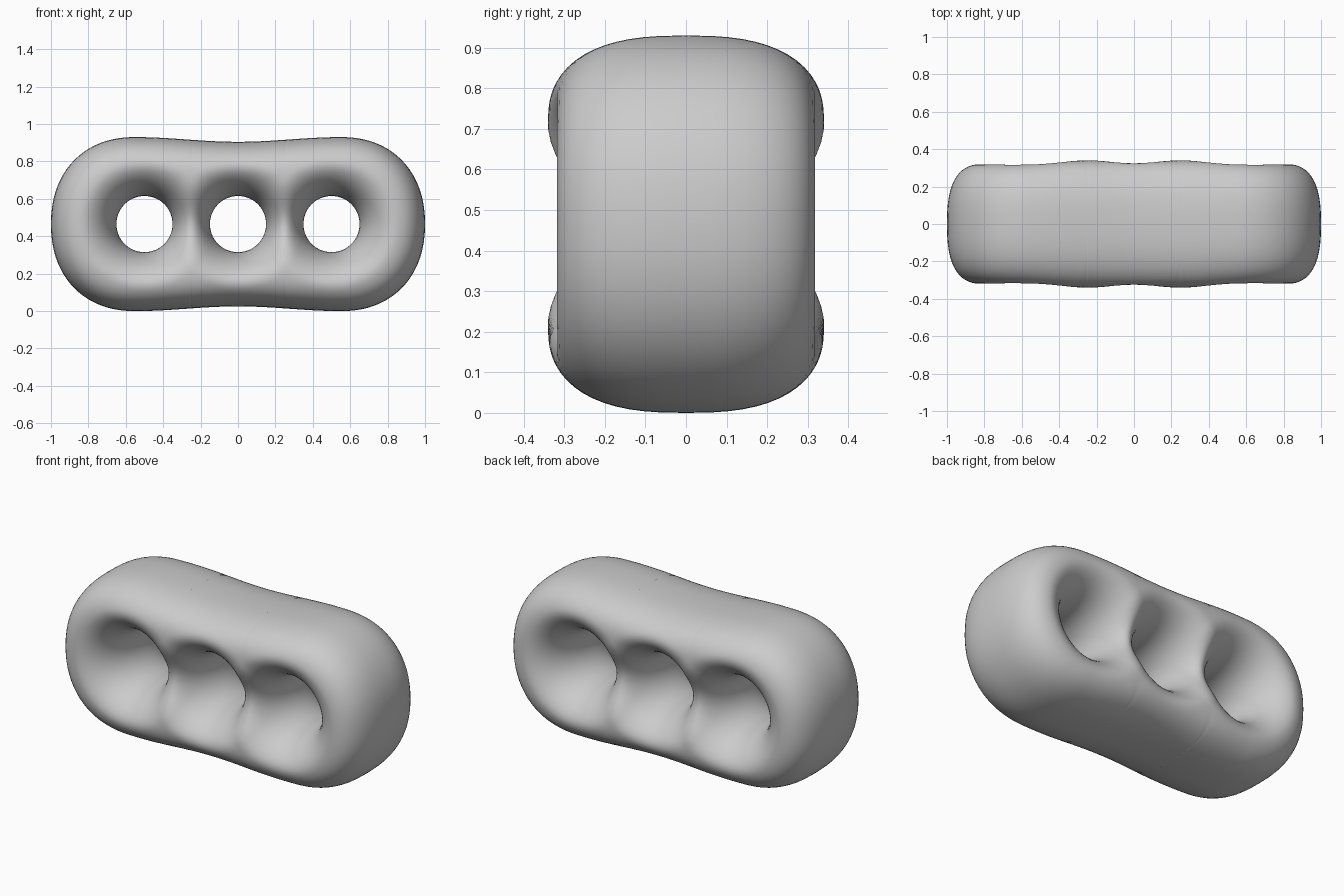
import bpy, bmesh, math

if "Cube" in bpy.data.objects:
    bpy.data.objects.remove(bpy.data.objects["Cube"])

HOLES = (-0.5, 0.0, 0.5)   # hole centres along x
R = 0.15                   # hole radius at the waist
ZC = 0.465                 # height of the hole centres
N, M = 36, 28              # segments per cell side, rings per cell


def half_height(x):
    # top outline, slightly waisted in the middle
    return 0.4525 - 0.0125 * math.cos(math.pi * min(abs(x), 0.55) / 0.55)


def outline_dist(x, z):
    # approximate distance inside the rounded outer outline
    b = half_height(x)
    u = max(0.0, (abs(x) - 0.55) / 0.45)
    return b * (1 - (u ** 2.2 + (abs(z) / b) ** 2.2) ** (1 / 2.2))


def bulge(d, width, p):
    # rounded rise from an edge to full thickness
    if d < 1e-6:
        return 0.0
    return (1 - (1 - min(d / width, 1.0)) ** p) ** (1 / p)


def thickness(x, z):
    k = min(max((abs(x) - 0.25) / 0.45, 0.0), 1.0)
    y = 0.34 - 0.02 * k * k * (3 - 2 * k)
    y *= bulge(outline_dist(x, z), 0.2, 2.6)
    for cx in HOLES:
        y *= bulge(math.hypot(x - cx, z) - R, 0.2, 2.0)
    return y


def cell_radius(cx, a):
    # distance from a hole centre to the cell border along angle a
    lo, hi = R, 1.2
    for _ in range(50):
        r = (lo + hi) / 2
        x, z = cx + r * math.cos(a), r * math.sin(a)
        if (abs(x) < 0.25) == (cx == 0) and x * cx >= 0 and outline_dist(x, z) > 0:
            lo = r
        else:
            hi = r
    return lo


def ease(i, n):
    return 0.5 * (1 - math.cos(math.pi * i / n))


# ray angles, gathered towards the cell corners
alpha = math.atan2(half_height(0.25), 0.25)
corners = [-alpha, alpha, math.pi - alpha, math.pi + alpha, 2 * math.pi - alpha]
angles = [a + (b - a) * ease(i, N)
          for a, b in zip(corners, corners[1:]) for i in range(N)]

# front and back sheets around each hole, welded at the edges
bm = bmesh.new()
for cx in HOLES:
    radii = [cell_radius(cx, a) for a in angles]
    for side in (-1, 1):
        grid = []
        for a, rad in zip(angles, radii):
            ray = []
            for k in range(M + 1):
                r = R + (rad - R) * ease(k, M)
                x, z = cx + r * math.cos(a), r * math.sin(a)
                ray.append(bm.verts.new((x, side * thickness(x, z), z + ZC)))
            grid.append(ray)
        for i in range(len(grid)):
            p, q = grid[i - 1], grid[i]
            for k in range(M):
                bm.faces.new((p[k], p[k + 1], q[k + 1], q[k]))
bmesh.ops.remove_doubles(bm, verts=bm.verts, dist=1e-4)
bmesh.ops.recalc_face_normals(bm, faces=bm.faces)
for f in bm.faces:
    f.smooth = True

mesh = bpy.data.meshes.new("three_hole_block")
bm.to_mesh(mesh)
bm.free()
block = bpy.data.objects.new("three_hole_block", mesh)
bpy.context.collection.objects.link(block)
